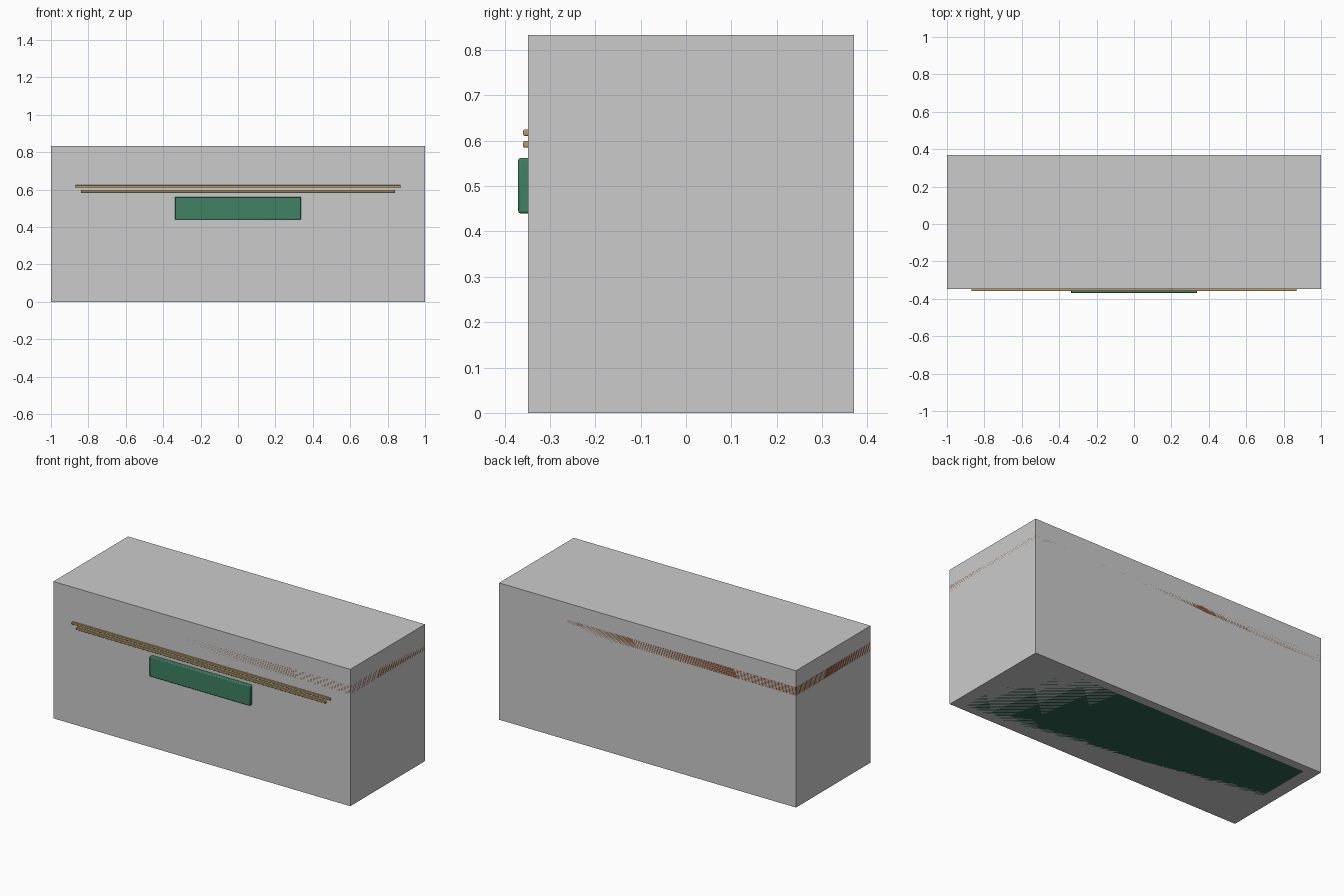
import bpy

if "Cube" in bpy.data.objects:
    bpy.data.objects.remove(bpy.data.objects["Cube"])


def material(name, rgb):
    m = bpy.data.materials.new(name)
    m.diffuse_color = (*rgb, 1)
    m.use_nodes = True
    m.node_tree.nodes["Principled BSDF"].inputs["Base Color"].default_value = m.diffuse_color
    return m


def box(name, x, y, z, mat=None, bevel=0):
    """Box from (min, max) ranges on each axis."""
    bpy.ops.mesh.primitive_cube_add(size=1)
    ob = bpy.context.object
    ob.name = name
    ob.location = [(a + b) / 2 for a, b in (x, y, z)]
    ob.scale = [b - a for a, b in (x, y, z)]
    bpy.ops.object.transform_apply(location=True, rotation=False, scale=True)
    if mat:
        ob.data.materials.append(mat)
    if bevel:
        mod = ob.modifiers.new("Bevel", 'BEVEL')
        mod.width = bevel
        mod.segments = 2
        bpy.ops.object.shade_smooth_by_angle()
    return ob


wood = material("brown_wood", (0.22, 0.09, 0.04))
green = material("green_panel", (0.05, 0.22, 0.13))
dark_green = material("dark_green", (0.03, 0.12, 0.08))
brass = material("brass", (0.5, 0.34, 0.12))

# Outer block
box("outer_block", (-1, 1), (-0.348, 0.37), (0, 0.833))

# Countertop slab, flush with the block's sides
box("countertop", (-1, 1), (-0.348, 0.37), (0.68, 0.733), wood)

# Plinth, flush with the underside
box("plinth", (-0.92, 0.92), (-0.30, 0.32), (0, 0.08), dark_green)

# Front trim strips
for name, half, z0, z1 in (("lower_trim", 0.84, 0.585, 0.599),
                           ("upper_trim", 0.87, 0.611, 0.625)):
    box(name, (-half, half), (-0.359, -0.335), (z0, z1), brass, 0.003)

# Front plaque
box("front_plaque", (-0.338, 0.338), (-0.37, -0.335), (0.44, 0.562), green, 0.005)
